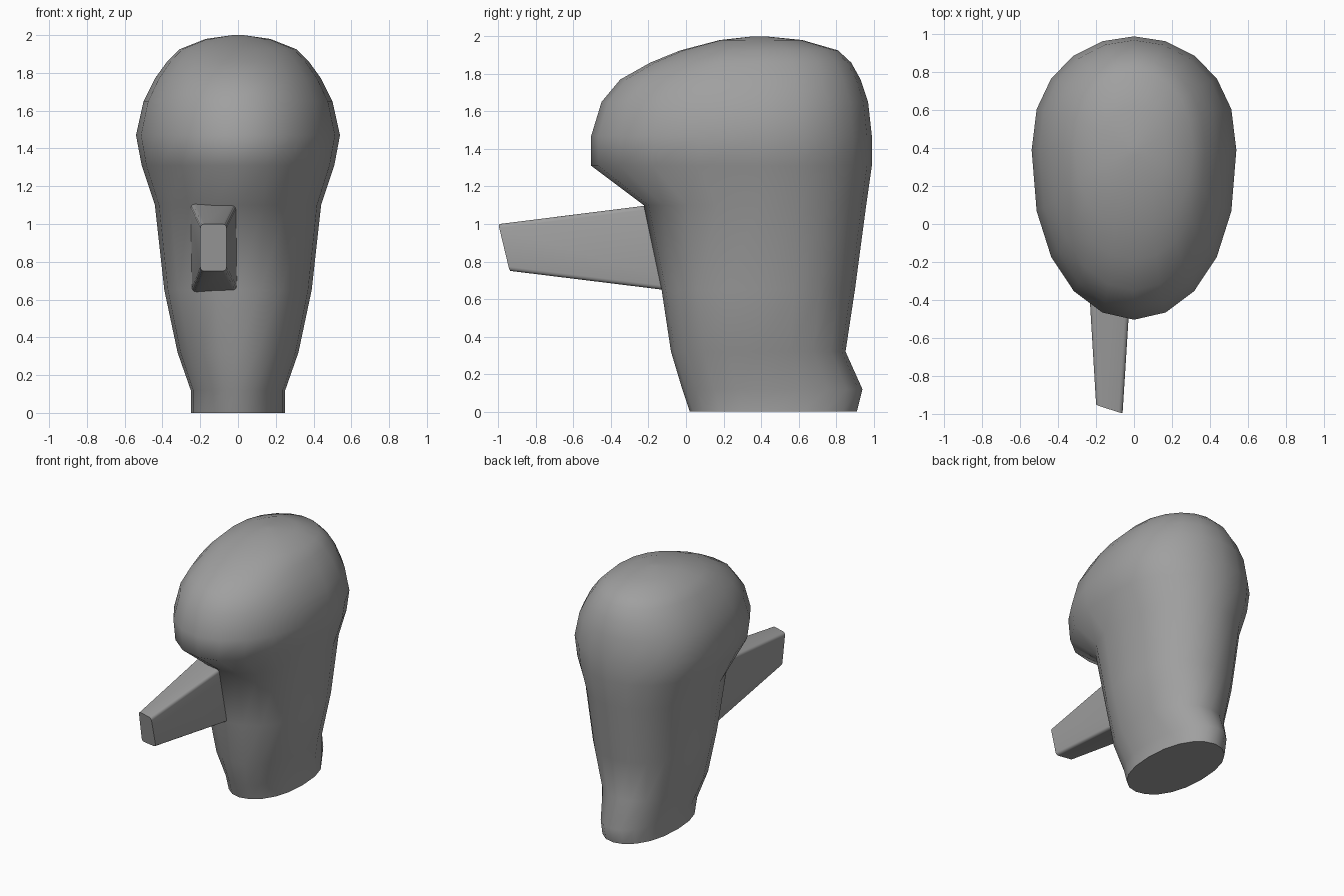
import bpy, bmesh, math

if "Cube" in bpy.data.objects:
    bpy.data.objects.remove(bpy.data.objects["Cube"])

grey = bpy.data.materials.new("plain grey")
grey.diffuse_color = (0.35, 0.35, 0.35, 1)
grey.use_nodes = True
grey.node_tree.nodes["Principled BSDF"].inputs["Base Color"].default_value = grey.diffuse_color


def finish(bm, name, angle):
    bmesh.ops.recalc_face_normals(bm, faces=bm.faces)
    mesh = bpy.data.meshes.new(name)
    bm.to_mesh(mesh)
    bm.free()
    mesh.materials.append(grey)
    ob = bpy.data.objects.new(name, mesh)
    bpy.context.collection.objects.link(ob)
    bpy.ops.object.select_all(action='DESELECT')
    bpy.context.view_layer.objects.active = ob
    ob.select_set(True)
    bpy.ops.object.shade_smooth_by_angle(angle=math.radians(angle))
    return ob


def loft(bm, rings):
    loops = [[bm.verts.new(p) for p in ring] for ring in rings]
    n = len(loops[0])
    for a, b in zip(loops, loops[1:]):
        for i in range(n):
            bm.faces.new((a[i], a[(i + 1) % n], b[(i + 1) % n], b[i]))
    bm.faces.new(loops[0])
    bm.faces.new(loops[-1])
    return loops


# Body and head: egg-shaped horizontal sections
# height, half width, front y, back y, y of the widest point
SECTIONS = [
    (0.00, 0.25, 0.02, 0.91, 0.46), (0.12, 0.25, -0.02, 0.94, 0.44),
    (0.32, 0.32, -0.08, 0.85, 0.39), (0.65, 0.39, -0.13, 0.90, 0.39),
    (1.10, 0.44, -0.225, 0.96, 0.39), (1.31, 0.51, -0.505, 0.99, 0.39),
    (1.47, 0.54, -0.505, 0.99, 0.39), (1.65, 0.50, -0.45, 0.97, 0.39),
    (1.77, 0.44, -0.35, 0.93, 0.39), (1.86, 0.375, -0.19, 0.88, 0.39),
    (1.925, 0.31, -0.03, 0.81, 0.39), (1.98, 0.17, 0.18, 0.62, 0.39),
    (2.00, 0.03, 0.36, 0.42, 0.39),
]
SIDES = 20


def egg(z, w, front, back, mid):
    ring = []
    for i in range(SIDES):
        a = 2 * math.pi * i / SIDES
        s = math.sin(a)
        depth = (back - mid) if s > 0 else (front - mid)
        ring.append((w * math.cos(a), mid + depth * abs(s) ** 0.87, z))
    return ring


bm = bmesh.new()
loft(bm, [egg(*s) for s in SECTIONS])
finish(bm, "body", 60)

# Tapered spout, slightly left of centre, running into the body
bm = bmesh.new()
base = [(-0.25, 0.12, 0.62), (0.01, 0.12, 0.62), (0.01, 0.12, 1.14), (-0.265, 0.12, 1.14)]
tip = [(-0.20, -0.915, 0.75), (-0.06, -0.94, 0.75), (-0.06, -1.0, 1.0), (-0.20, -0.955, 1.0)]
loops = loft(bm, [base, tip])
long_edges = [e for e in bm.edges if (e.verts[0] in loops[0]) != (e.verts[1] in loops[0])]
bmesh.ops.bevel(bm, geom=long_edges, offset=0.022, segments=3, profile=0.5, affect='EDGES')
finish(bm, "spout", 40)
